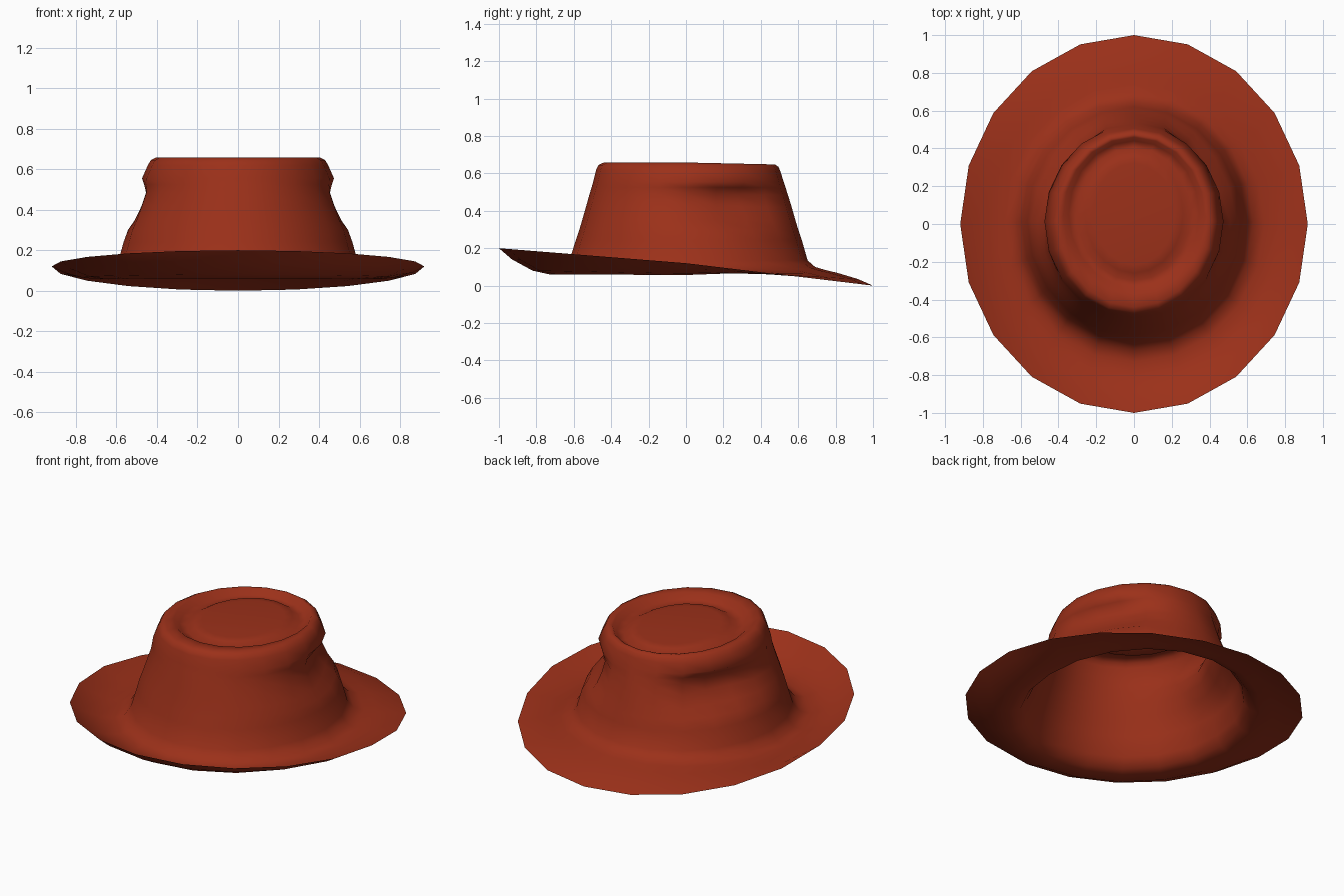
import bpy, bmesh, math

SIDES = 20

# Ring profile from brim edge to crown top:
# (x radius, front y, back y, front z, side z, back z, dent depth)
RINGS = [
    # brim
    (0.92, -1.00, 1.00, 0.20, 0.12, 0.00, 0),
    (0.86, -0.93, 0.92, 0.14, 0.09, 0.035, 0),
    (0.77, -0.82, 0.81, 0.08, 0.065, 0.068, 0),
    (0.69, -0.73, 0.74, 0.06, 0.057, 0.085, 0),
    (0.63, -0.67, 0.69, 0.075, 0.075, 0.10, 0),
    # crown wall
    (0.595, -0.625, 0.65, 0.13, 0.13, 0.135, 0),
    (0.565, -0.59, 0.62, 0.24, 0.24, 0.24, 0.0),
    (0.55, -0.57, 0.60, 0.30, 0.30, 0.30, 0.02),
    (0.53, -0.555, 0.585, 0.35, 0.35, 0.35, 0.06),
    (0.505, -0.535, 0.565, 0.42, 0.42, 0.42, 0.085),
    (0.482, -0.517, 0.545, 0.485, 0.485, 0.485, 0.08),
    (0.476, -0.505, 0.532, 0.525, 0.525, 0.525, 0.035),
    (0.474, -0.496, 0.522, 0.555, 0.555, 0.555, 0.0),
    # rounded shoulder
    (0.445, -0.48, 0.505, 0.62, 0.62, 0.61, 0),
    (0.43, -0.468, 0.495, 0.645, 0.645, 0.635, 0),
    (0.405, -0.44, 0.475, 0.658, 0.658, 0.648, 0),
    # ring groove and raised middle
    (0.375, -0.37, 0.46, 0.655, 0.655, 0.645, 0),
    (0.345, -0.335, 0.44, 0.625, 0.625, 0.615, 0),
    (0.30, -0.30, 0.405, 0.615, 0.615, 0.605, 0),
    (0.26, -0.26, 0.365, 0.637, 0.637, 0.632, 0),
    (0.215, -0.215, 0.32, 0.642, 0.642, 0.637, 0),
]

# Dent strength by step around from the back (18 degrees each)
DENT = {1: 0.03, 2: 0.4, 3: 1.0, 4: 0.9, 5: 0.35, 6: 0.08}


def ring_point(ring, i):
    rx, yf, yb, zf, zs, zb, dent = ring
    a = 2 * math.pi * i / SIDES
    s, c = math.sin(a), math.cos(a)
    d = dent * DENT.get(min(i, SIDES - i), 0)
    x = (rx - d) * s
    y = (yf + yb) / 2 + ((yb - yf) / 2 - d) * c
    z = zs + (zb - zs) * c if c > 0 else zs - (zf - zs) * c
    return x, y, z


# Hat: one thin sheet, open underneath
bm = bmesh.new()
rows = [[bm.verts.new(ring_point(r, i)) for i in range(SIDES)] for r in RINGS]
for low, high in zip(rows, rows[1:]):
    for i in range(SIDES):
        j = (i + 1) % SIDES
        bm.faces.new((low[i], low[j], high[j], high[i]))
centre = bm.verts.new((0, 0.05, 0.64))
for i in range(SIDES):
    bm.faces.new((rows[-1][i], rows[-1][(i + 1) % SIDES], centre))
bmesh.ops.recalc_face_normals(bm, faces=bm.faces)
if centre.link_faces[0].normal.z < 0:
    bmesh.ops.reverse_faces(bm, faces=bm.faces)
for f in bm.faces:
    f.smooth = True

mesh = bpy.data.meshes.new("hat")
bm.to_mesh(mesh)
bm.free()
hat = bpy.data.objects.new("hat", mesh)
bpy.context.collection.objects.link(hat)

# Rust red felt
felt = bpy.data.materials.new("red_felt")
felt.diffuse_color = (0.33, 0.03, 0.01, 1)
mesh.materials.append(felt)
